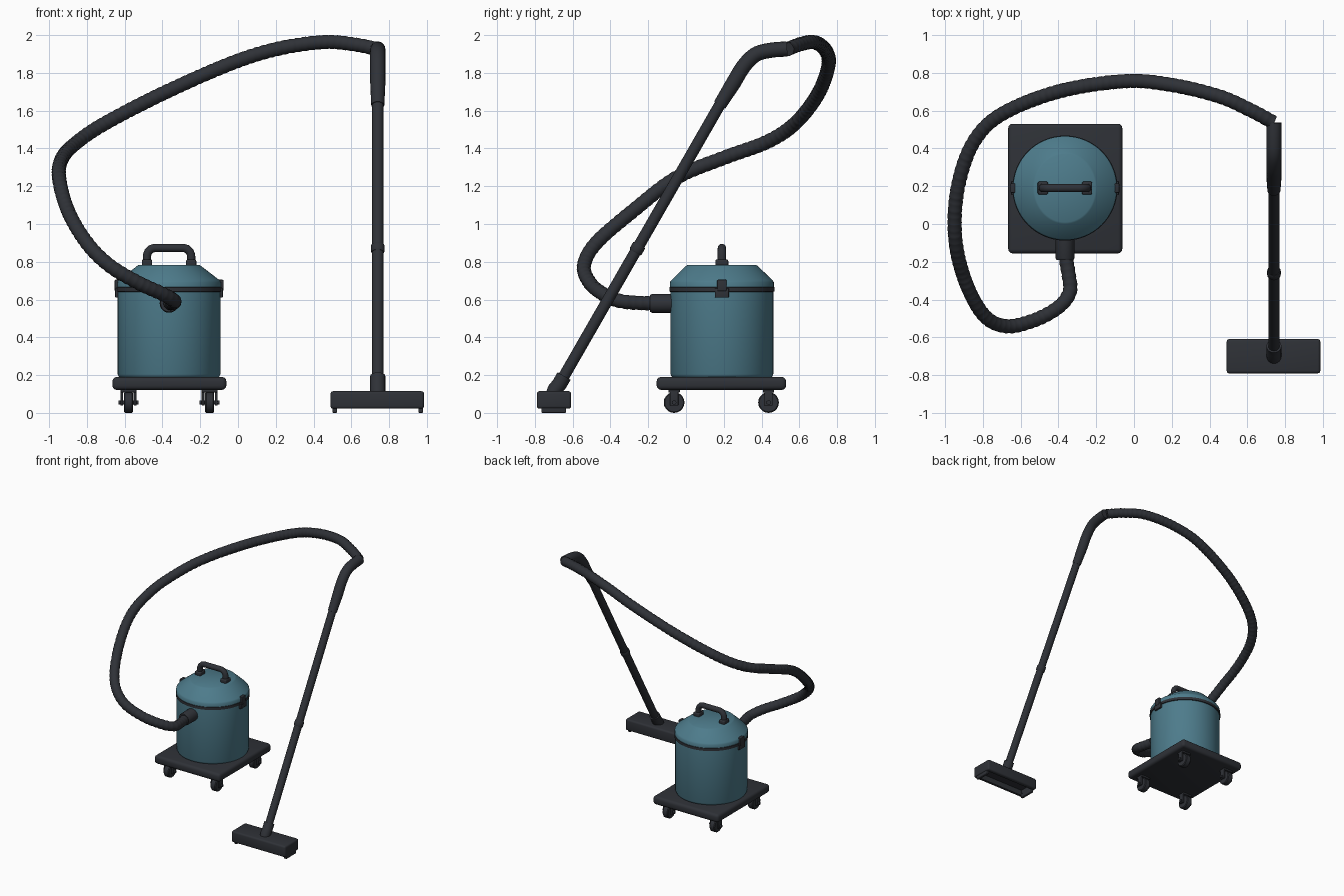
import bpy, bmesh, math
from mathutils import Vector

if "Cube" in bpy.data.objects:
    bpy.data.objects.remove(bpy.data.objects["Cube"])

CX, CY = -0.365, 0.19      # tank axis
WX = 0.74                  # wand plane


def material(name, col):
    m = bpy.data.materials.new(name)
    m.diffuse_color = (*col, 1)
    m.use_nodes = True
    m.node_tree.nodes["Principled BSDF"].inputs["Base Color"].default_value = m.diffuse_color
    return m


TEAL = material("teal", (0.075, 0.2, 0.26))
DARK = material("charcoal", (0.028, 0.031, 0.038))


def finish(ob, mat, angle=35):
    ob.data.materials.clear()
    ob.data.materials.append(mat)
    bpy.ops.object.select_all(action='DESELECT')
    ob.select_set(True)
    bpy.context.view_layer.objects.active = ob
    bpy.ops.object.shade_smooth_by_angle(angle=math.radians(angle))
    return ob


def from_bmesh(name, bm, mat):
    bmesh.ops.recalc_face_normals(bm, faces=bm.faces[:])
    me = bpy.data.meshes.new(name)
    bm.to_mesh(me)
    bm.free()
    ob = bpy.data.objects.new(name, me)
    bpy.context.collection.objects.link(ob)
    return finish(ob, mat)


def box(name, lo, hi, mat=DARK, bevel=0.0, recess=None):
    lo, hi = Vector(lo), Vector(hi)
    bm = bmesh.new()
    bmesh.ops.create_cube(bm, size=1)
    for v in bm.verts:
        v.co = Vector([(lo[i] + hi[i]) / 2 + v.co[i] * (hi[i] - lo[i]) for i in range(3)])
    if bevel:
        bmesh.ops.bevel(bm, geom=bm.edges[:], offset=bevel, segments=3, profile=0.5, affect='EDGES')
    if recess:
        bm.normal_update()
        bottom = min(bm.faces, key=lambda f: (round(f.calc_center_median().z, 4), -f.calc_area()))
        bmesh.ops.inset_region(bm, faces=[bottom], thickness=recess[0])
        bmesh.ops.inset_region(bm, faces=[bottom], thickness=0.0005, depth=-recess[1])
    return from_bmesh(name, bm, mat)


def lathe(name, profile, mat, steps=64):
    # profile entries: radius, z, x squash
    bm = bmesh.new()
    rings = []
    for r, z, sx in profile:
        rings.append([bm.verts.new((CX + r * sx * math.cos(a), CY + r * math.sin(a), z))
                      for a in (2 * math.pi * i / steps for i in range(steps))])
    for p, q in zip(rings, rings[1:]):
        for i in range(steps):
            j = (i + 1) % steps
            bm.faces.new((p[i], p[j], q[j], q[i]))
    bm.faces.new(rings[0])
    bm.faces.new(rings[-1])
    return from_bmesh(name, bm, mat)


def tube(name, pts, radius, mat=DARK, radii=None, res=6):
    # round pipe through points, converted to a capped mesh
    cu = bpy.data.curves.new(name, 'CURVE')
    cu.dimensions = '3D'
    cu.bevel_depth = radius
    cu.bevel_resolution = res
    cu.use_fill_caps = True
    sp = cu.splines.new('POLY')
    sp.points.add(len(pts) - 1)
    for i, p in enumerate(pts):
        sp.points[i].co = (*p, 1)
        sp.points[i].radius = radii[i] if radii else 1
    ob = bpy.data.objects.new(name, cu)
    bpy.context.collection.objects.link(ob)
    bpy.ops.object.select_all(action='DESELECT')
    ob.select_set(True)
    bpy.context.view_layer.objects.active = ob
    bpy.ops.object.convert(target='MESH')
    return finish(bpy.context.view_layer.objects.active, mat, 40)


def smooth_path(keys, spacing):
    # Catmull-Rom through keys, resampled evenly
    k = [Vector(p) for p in keys]
    k = [2 * k[0] - k[1]] + k + [2 * k[-1] - k[-2]]
    dense = []
    for a, b, c, d in zip(k, k[1:], k[2:], k[3:]):
        for i in range(40):
            t = i / 40
            dense.append(0.5 * (2 * b + (c - a) * t + (2 * a - 5 * b + 4 * c - d) * t * t
                                + (3 * b - a - 3 * c + d) * t ** 3))
    dense.append(k[-2])
    out, run = [dense[0]], 0
    for p, q in zip(dense, dense[1:]):
        run += (q - p).length
        if run >= spacing:
            out.append(q)
            run -= spacing
    return out


# tank, seal band, lid
lathe("tank", [(0.255, 0.185, 1), (0.266, 0.192, 1), (0.272, 0.205, 1), (0.272, 0.645, 1)], TEAL)
lathe("seal_band", [(0.27, 0.64, 1), (0.278, 0.643, 1), (0.278, 0.665, 1), (0.27, 0.668, 1)], DARK)
lathe("lid", [(0.275, 0.66, 1), (0.275, 0.692, 1), (0.268, 0.702, 1), (0.19, 0.778, 0.89),
              (0.18, 0.784, 0.89)], TEAL)

# side latches
for s, n in ((-1, "left"), (1, "right")):
    def span(a, b):
        return sorted((CX + s * a, CX + s * b))
    for part, a, b, w, z0, z1 in (("upper", 0.255, 0.288, 0.025, 0.645, 0.705),
                                  ("lower", 0.255, 0.285, 0.037, 0.61, 0.66)):
        x0, x1 = span(a, b)
        box(f"latch_{part}_{n}", (x0, CY - w, z0), (x1, CY + w, z1), bevel=0.005)

# carry handle with feet
tube("carry_handle", [(CX + x, CY, z) for x, z in
     ((-0.117, 0.775), (-0.117, 0.835), (-0.11, 0.853), (-0.095, 0.868), (-0.078, 0.873), (0.078, 0.873),
      (0.095, 0.868), (0.11, 0.853), (0.117, 0.835), (0.117, 0.775))], 0.022)
for s in (-1, 1):
    x = CX + s * 0.117
    box("handle_foot", (x - 0.027, CY - 0.034, 0.775), (x + 0.027, CY + 0.034, 0.812), bevel=0.008)

# trolley plate and casters
box("trolley_plate", (-0.665, -0.155, 0.122), (-0.062, 0.53, 0.19), bevel=0.022)
for x in (-0.58, -0.15):
    for y in (-0.063, 0.437):
        tube("caster_wheel", [(x + d, y, 0.055) for d in (-0.024, -0.018, 0.018, 0.024)], 0.055,
             radii=[0.9, 1, 1, 0.9], res=8)
        tube("caster_axle", [(x - 0.053, y, 0.055), (x + 0.053, y, 0.055)], 0.012, res=3)
        for s in (-1, 1):
            box("caster_fork", (x + s * 0.035 - 0.007, y - 0.022, 0.038),
                (x + s * 0.035 + 0.007, y + 0.022, 0.118), bevel=0.004)
        box("caster_mount", (x - 0.042, y - 0.03, 0.108), (x + 0.042, y + 0.03, 0.128), bevel=0.004)

# hose inlet
tube("hose_inlet", [(CX, y, 0.58) for y in (-0.04, -0.18, -0.19)], 0.05, radii=[1, 1, 0.9], res=8)

# ribbed hose
hose = smooth_path([
    (-0.365, -0.16, 0.58), (-0.345, -0.27, 0.583), (-0.34, -0.36, 0.595), (-0.40, -0.44, 0.63),
    (-0.53, -0.51, 0.69), (-0.68, -0.54, 0.78), (-0.80, -0.475, 0.90), (-0.90, -0.28, 1.07),
    (-0.947, -0.05, 1.245), (-0.93, 0.20, 1.35), (-0.85, 0.43, 1.435), (-0.70, 0.58, 1.535),
    (-0.40, 0.70, 1.69), (-0.05, 0.755, 1.845), (0.20, 0.735, 1.925), (0.45, 0.675, 1.963),
    (0.62, 0.60, 1.95), (0.74, 0.535, 1.925)], 0.0125)
tube("hose", hose, 0.038, radii=[(1, 1, 0.93)[i % 3] for i in range(len(hose))], res=4)

# wand, joint collars and curved grip
A, B = Vector((WX, -0.68, 0.135)), Vector((WX, 0.19, 1.65))


def along(z):
    return A.lerp(B, (z - A.z) / (B.z - A.z))


tube("wand", [A, B], 0.03)
tube("wand_joint", [along(z) for z in (0.85, 0.855, 0.885, 0.89)], 0.036, radii=[0.9, 1, 1, 0.9])
grip = smooth_path([along(1.63), (WX, 0.25, 1.745), (WX, 0.305, 1.835), (WX, 0.37, 1.898),
                    (WX, 0.45, 1.92), (WX, 0.54, 1.927)], 0.02)
tube("wand_grip", grip, 0.04, radii=[min(1, 0.87 + 0.02 * i) for i in range(len(grip))])

# floor head with hollow underside
tube("head_collar", [(WX, -0.705, 0.09), (WX, -0.693, 0.125), along(0.15), along(0.195)], 0.04)
box("floor_head", (0.49, -0.79, 0.022), (0.985, -0.608, 0.115), bevel=0.014, recess=(0.022, 0.045))
for x in (0.495, 0.95):
    box("head_runner", (x + 0.005, -0.765, 0.0), (x + 0.03, -0.635, 0.035), bevel=0.006)
